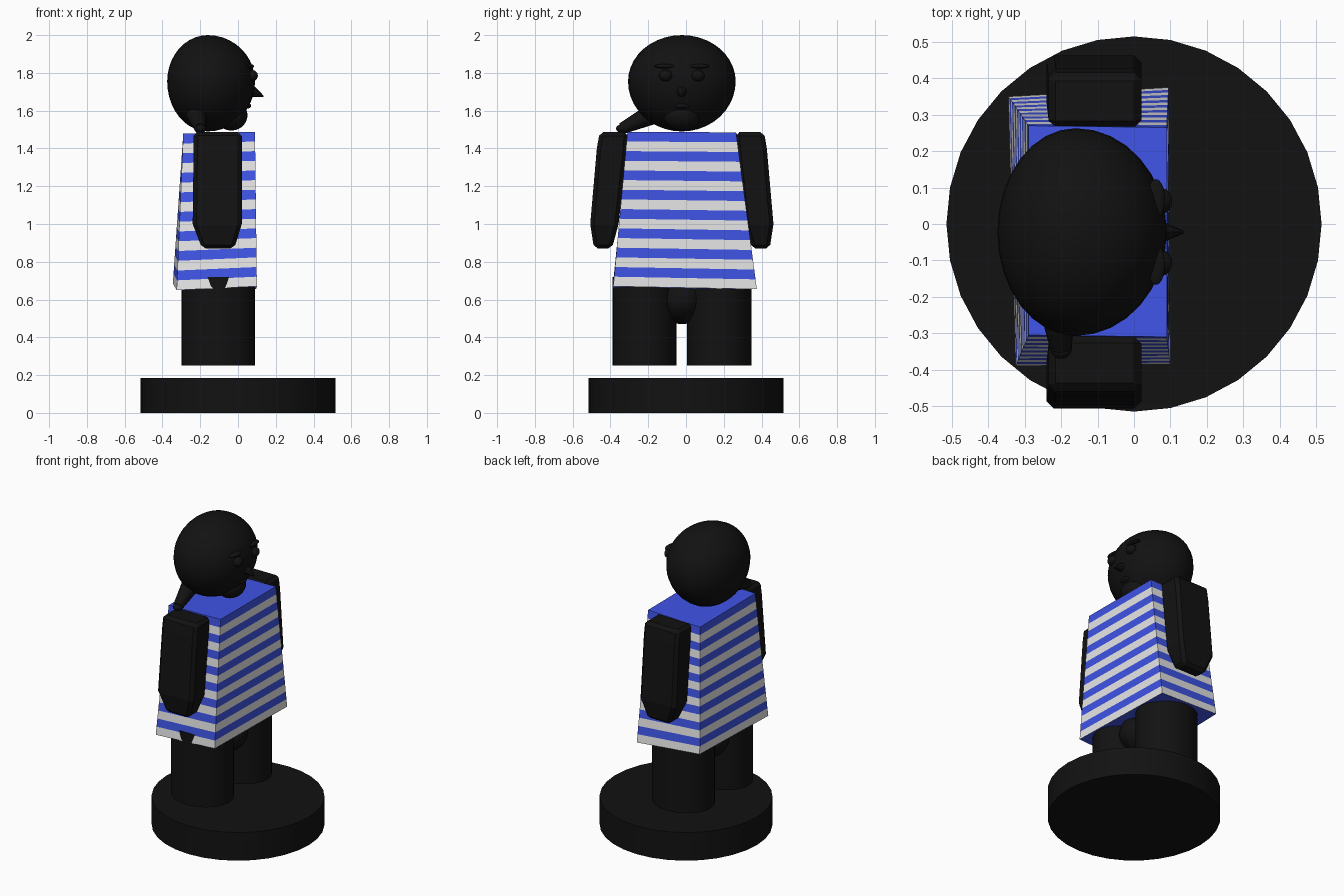
import bpy, bmesh
from mathutils import Vector

if "Cube" in bpy.data.objects:
    bpy.data.objects.remove(bpy.data.objects["Cube"], do_unlink=True)

MID = -0.022  # the figure's mirror plane across y


def material(name, r, g, b):
    mat = bpy.data.materials.new(name)
    mat.use_nodes = True
    mat.diffuse_color = (r, g, b, 1)
    mat.node_tree.nodes["Principled BSDF"].inputs["Base Color"].default_value = (r, g, b, 1)
    return mat


black = material("black", 0.006, 0.006, 0.006)
white = material("white", 0.8, 0.8, 0.8)
blue = material("blue", 0.05, 0.09, 0.8)


def finish(name, mat, smooth=True):
    obj = bpy.context.object
    obj.name = name
    obj.data.materials.append(mat)
    if smooth:
        bpy.ops.object.shade_smooth_by_angle()
    return obj


def ball(name, centre, radii):
    bpy.ops.mesh.primitive_uv_sphere_add(segments=32, ring_count=20, location=centre)
    bpy.context.object.scale = radii
    return finish(name, black)


def column(name, x, y, low, high, rx, ry):
    bpy.ops.mesh.primitive_cylinder_add(vertices=32, location=(x, y, (low + high) / 2))
    bpy.context.object.scale = (rx, ry, (high - low) / 2)
    return finish(name, black)


def spike(name, start, end, r1, r2, stretch=1.0, sides=16):
    start, end = Vector(start), Vector(end)
    axis = end - start
    bpy.ops.mesh.primitive_cone_add(vertices=sides, radius1=r1, radius2=r2,
                                    depth=axis.length, location=(start + end) / 2)
    obj = bpy.context.object
    obj.rotation_euler = axis.to_track_quat('Z', 'Y').to_euler()
    obj.scale.x = stretch
    return finish(name, black)


def loft(name, rings, mats):
    """Skin a stack of four-cornered rings, closed at both ends."""
    bm = bmesh.new()
    loops = [[bm.verts.new(p) for p in ring] for ring in rings]
    bm.faces.new(loops[0])
    bm.faces.new(loops[-1])
    for k in range(len(loops) - 1):
        for i in range(4):
            j = (i + 1) % 4
            face = bm.faces.new((loops[k][i], loops[k][j], loops[k + 1][j], loops[k + 1][i]))
            face.material_index = k % len(mats)
    bmesh.ops.recalc_face_normals(bm, faces=bm.faces)
    mesh = bpy.data.meshes.new(name)
    bm.to_mesh(mesh)
    bm.free()
    obj = bpy.data.objects.new(name, mesh)
    bpy.context.collection.objects.link(obj)
    for mat in mats:
        mesh.materials.append(mat)
    return obj


# Round base
column("base", 0, 0, 0, 0.185, 0.515, 0.515)

# Legs and the rounded hips between them
for side, label in ((-1, "right"), (1, "left")):
    column(label + "_leg", -0.105, MID + side * 0.198, 0.25, 0.72, 0.195, 0.17)
ball("hips", (-0.105, MID, 0.6), (0.17, 0.13, 0.13))

# Striped shirt, blue on the closed ends
top = [Vector(p) for p in ((-0.29, -0.305, 1.478), (0.09, -0.31, 1.488),
                           (0.09, 0.265, 1.485), (-0.29, 0.27, 1.475))]
hem = [Vector(p) for p in ((-0.325, -0.39, 0.65), (0.1, -0.385, 0.67),
                           (0.095, 0.375, 0.655), (-0.345, 0.35, 0.685))]
bands = 16
loft("shirt", [[t.lerp(h, k / bands) for t, h in zip(top, hem)] for k in range(bands + 1)],
     [blue, white])

# Arms: front and back edge, inner and outer distance from the middle, height
arm_rings = [(-0.235, 0.02, 0.285, 0.435, 1.487), (-0.235, 0.02, 0.29, 0.45, 1.4),
             (-0.24, 0.02, 0.335, 0.485, 1.0), (-0.19, -0.02, 0.37, 0.465, 0.87)]
for side, label in ((-1, "right"), (1, "left")):
    rings = [[(a, MID + side * n, z), (b, MID + side * n, z),
              (b, MID + side * o, z), (a, MID + side * o, z)] for a, b, n, o, z in arm_rings]
    arm = loft(label + "_arm", rings, [black])
    bevel = arm.modifiers.new("soft_edges", 'BEVEL')
    bevel.width = 0.02
    bevel.angle_limit = 0.7

# Egg-shaped head, fuller toward the face
head = ball("head", (-0.16, MID, 1.755), (1, 1, 1))
for v in head.data.vertices:
    v.co.x *= 0.25 if v.co.x > 0 else 0.215
    v.co.y *= 0.285
    v.co.z *= 0.245 if v.co.z > 0 else 0.265
ball("chin", (-0.035, MID, 1.575), (0.085, 0.1, 0.08))

# Face
spike("nose", (0.03, MID, 1.72), (0.135, MID, 1.675), 0.05, 0.004, 1.0, 8)
ball("lips", (0.045, MID, 1.625), (0.025, 0.04, 0.015))
for side, label in ((-1, "right"), (1, "left")):
    ball(label + "_eye", (0.075, MID + side * 0.085, 1.785), (0.03, 0.035, 0.03))
    ball(label + "_brow", (0.06, MID + side * 0.09, 1.835), (0.025, 0.055, 0.012))

# Hair tail hanging over the shoulder
spike("hair_tail", (-0.225, -0.12, 1.61), (-0.2, -0.34, 1.505), 0.065, 0.03)
ball("hair_tail_tip", (-0.2, -0.34, 1.505), (0.03, 0.03, 0.022))
